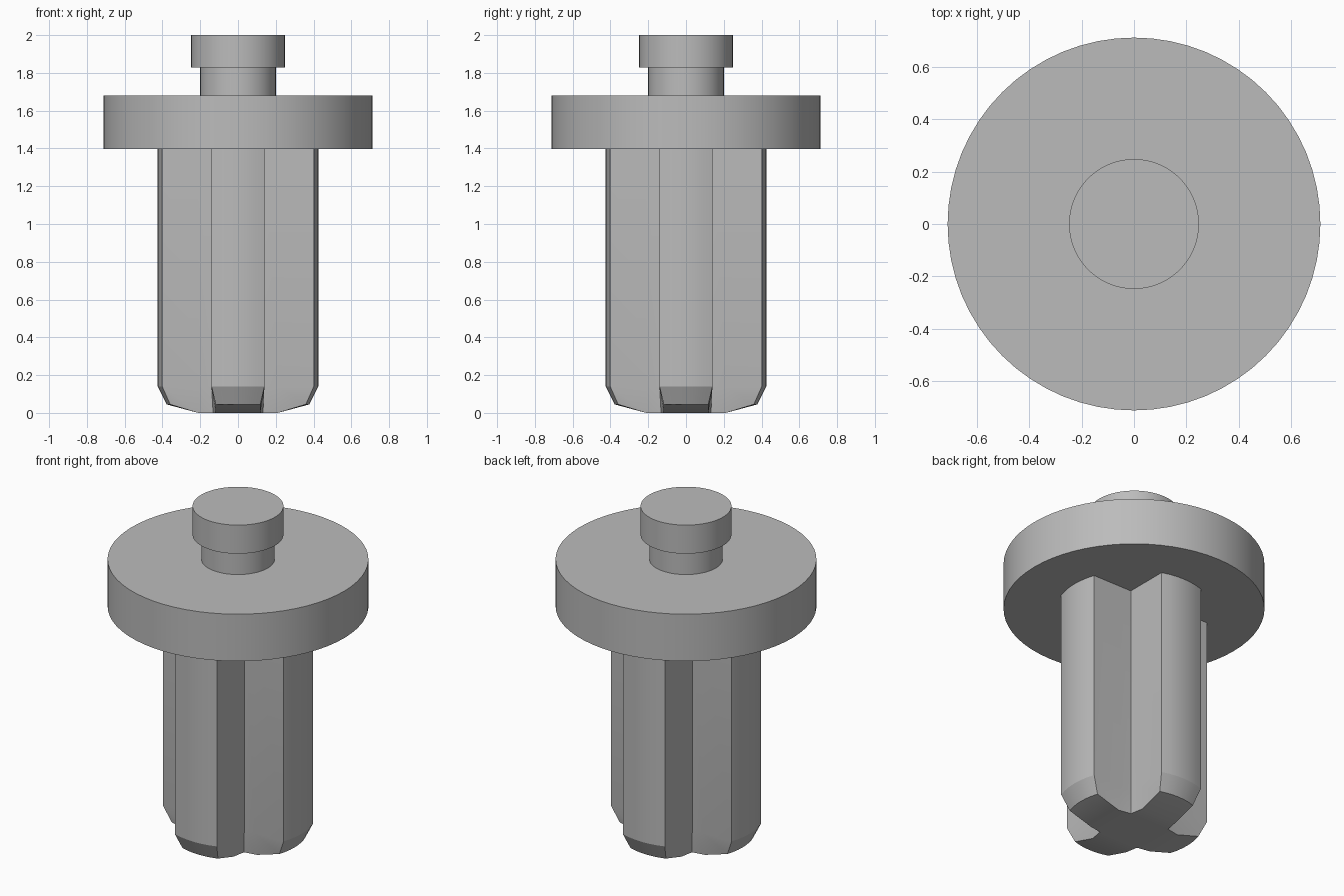
import bpy, bmesh, math

old = bpy.data.objects.get("Cube")
if old:
    bpy.data.objects.remove(old, do_unlink=True)

# Single plain grey
grey = bpy.data.materials.new("plain_grey")
grey.use_nodes = True
colour = (0.5, 0.5, 0.5, 1.0)
grey.diffuse_color = colour
grey.node_tree.nodes["Principled BSDF"].inputs["Base Color"].default_value = colour


def finish(name, bm):
    bmesh.ops.recalc_face_normals(bm, faces=bm.faces)
    mesh = bpy.data.meshes.new(name)
    bm.to_mesh(mesh)
    bm.free()
    mesh.materials.append(grey)
    obj = bpy.data.objects.new(name, mesh)
    bpy.context.collection.objects.link(obj)
    bpy.ops.object.select_all(action='DESELECT')
    obj.select_set(True)
    bpy.context.view_layer.objects.active = obj
    bpy.ops.object.shade_smooth_by_angle(angle=math.radians(25))
    return obj


def disc(name, radius, bottom, top):
    bm = bmesh.new()
    bmesh.ops.create_cone(bm, cap_ends=True, segments=64, radius1=radius,
                          radius2=radius, depth=top - bottom)
    bmesh.ops.translate(bm, verts=bm.verts, vec=(0, 0, (top + bottom) / 2))
    return finish(name, bm)


# Flange, neck and knob
disc("flange", 0.712, 1.397, 1.68)
disc("neck", 0.2, 1.67, 1.84)
disc("knob", 0.248, 1.828, 2.0)

# Cross-shaped shaft: each quarter is a mid point, a rounded arm end,
# another mid point and an inner corner
ARC = 6


def cross_ring(bm, radius, half, corner, mid, z_end, z_inner):
    a = math.asin(half / radius)
    quarter = [(mid, -half, z_inner)]
    for i in range(ARC + 1):
        t = a * (2 * i / ARC - 1)
        quarter.append((radius * math.cos(t), radius * math.sin(t), z_end))
    quarter += [(mid, half, z_inner), (corner, corner, z_inner)]
    ring = []
    for q in range(4):
        c, s = round(math.cos(q * math.pi / 2)), round(math.sin(q * math.pi / 2))
        ring += [bm.verts.new((c * x - s * y, s * x + c * y, z)) for x, y, z in quarter]
    return ring


bm = bmesh.new()
rings = [cross_ring(bm, 0.425, 0.14, 0.14, 0.21, 1.45, 1.45),
         cross_ring(bm, 0.425, 0.14, 0.14, 0.21, 0.14, 0.14),
         cross_ring(bm, 0.378, 0.118, 0.132, 0.21, 0.045, 0.0)]
count = len(rings[0])
for upper, lower in zip(rings, rings[1:]):
    for i in range(count):
        j = (i + 1) % count
        bm.faces.new((upper[i], lower[i], lower[j], upper[j]))
bm.faces.new(rings[0])

# Sloping arm tips and the flat centre underneath
size = count // 4
tip = rings[-1]
centre = []
for q in range(4):
    arm = tip[q * size:(q + 1) * size]
    bm.faces.new(arm[:-1])
    centre += [arm[0], arm[-2], arm[-1]]
bm.faces.new(centre)
finish("cross_shaft", bm)
